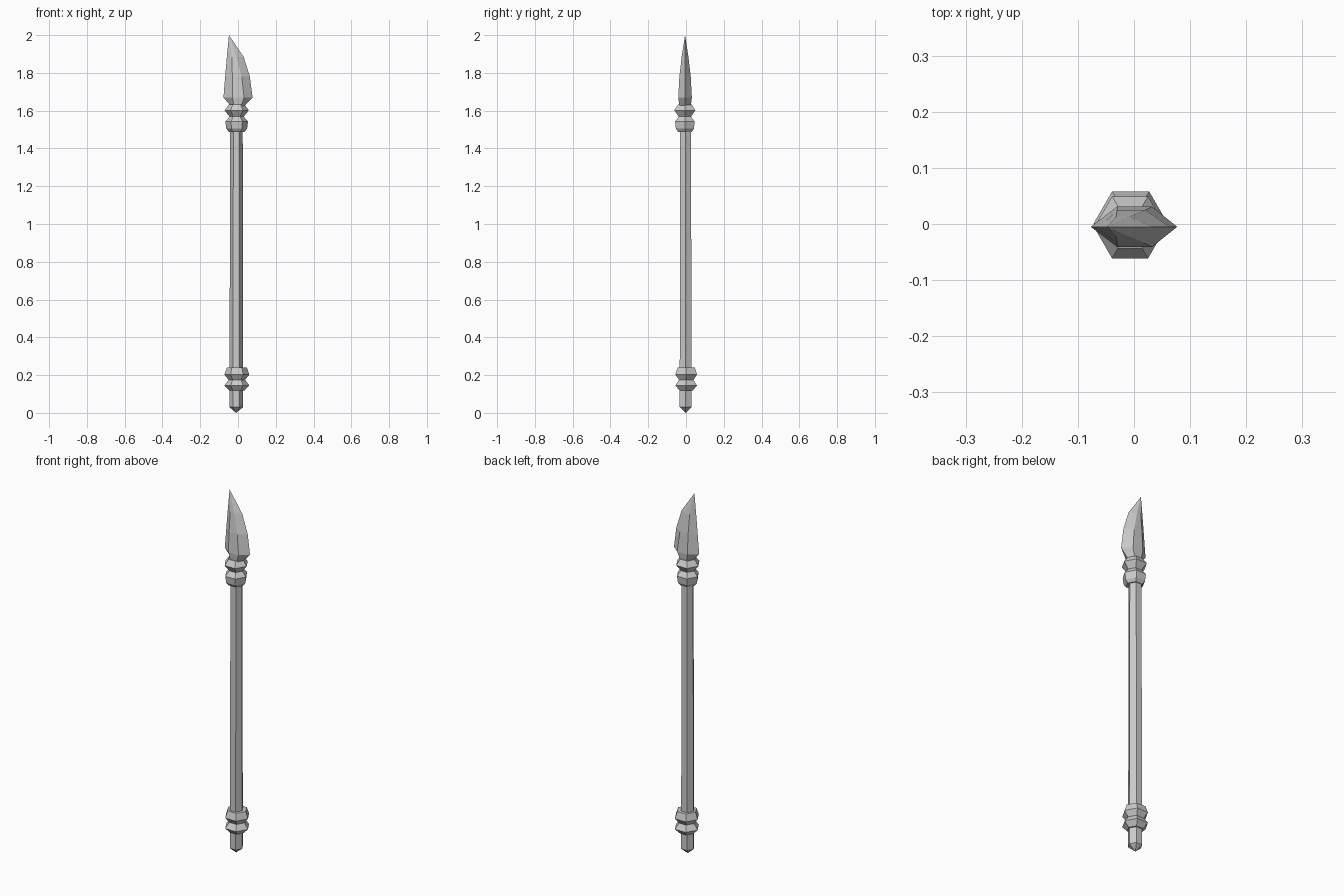
import bpy, bmesh
from math import cos, sin, pi

if "Cube" in bpy.data.objects:
    bpy.data.objects.remove(bpy.data.objects["Cube"])

def loft(name, rings):
    """Skin a stack of rings; a ring with one point closes to a tip."""
    bm = bmesh.new()
    loops = [[bm.verts.new(p) for p in ring] for ring in rings]
    for a, b in zip(loops, loops[1:]):
        n = max(len(a), len(b))
        for i in range(n):
            j = (i + 1) % n
            if len(a) == 1:
                bm.faces.new((a[0], b[j], b[i]))
            elif len(b) == 1:
                bm.faces.new((a[i], a[j], b[0]))
            else:
                bm.faces.new((a[i], a[j], b[j], b[i]))
    for end in (loops[0], loops[-1]):
        if len(end) > 2:
            bm.faces.new(end)
    bmesh.ops.recalc_face_normals(bm, faces=bm.faces)
    mesh = bpy.data.meshes.new(name)
    bm.to_mesh(mesh)
    bm.free()
    obj = bpy.data.objects.new(name, mesh)
    bpy.context.collection.objects.link(obj)
    return obj

def hexring(z, r, cx=-0.008, cy=-0.002):
    if r == 0:
        return [(cx, cy, z)]
    return [(cx + r * cos(i * pi / 3), cy + r * sin(i * pi / 3), z) for i in range(6)]

# Hexagonal shaft with a blunt pointed foot
loft("shaft", [hexring(0, 0, -0.01), hexring(0.03, 0.036, -0.009),
               hexring(0.24, 0.036, -0.009), hexring(1.52, 0.033)])

# Double-ring collars: (height, radius)
lower = [(0.118, 0.04), (0.145, 0.066), (0.175, 0.044), (0.203, 0.066), (0.24, 0.053)]
upper = [(1.488, 0.042), (1.505, 0.055), (1.542, 0.06), (1.568, 0.038),
         (1.602, 0.064), (1.632, 0.042)]
loft("lower_collar", [hexring(z, r, -0.006, 0.001) for z, r in lower])
loft("upper_collar", [hexring(z, r, -0.007, -0.006) for z, r in upper])

# Curved blade: height, left edge, right edge, ridge left, ridge right, half depth
blade = [(1.62, -0.035, 0.03, -0.02, 0.015, 0.03),
         (1.67, -0.077, 0.077, -0.03, 0.032, 0.036),
         (1.78, -0.068, 0.063, -0.03, 0.02, 0.03),
         (1.885, -0.059, 0.03, -0.032, -0.008, 0.018)]
cy = -0.005
rings = [[(xl, cy, z), (rl, cy - d, z), (rr, cy - d, z),
          (xr, cy, z), (rr, cy + d, z), (rl, cy + d, z)]
         for z, xl, xr, rl, rr, d in blade]
loft("blade", rings + [[(-0.048, cy, 2.0)]])
